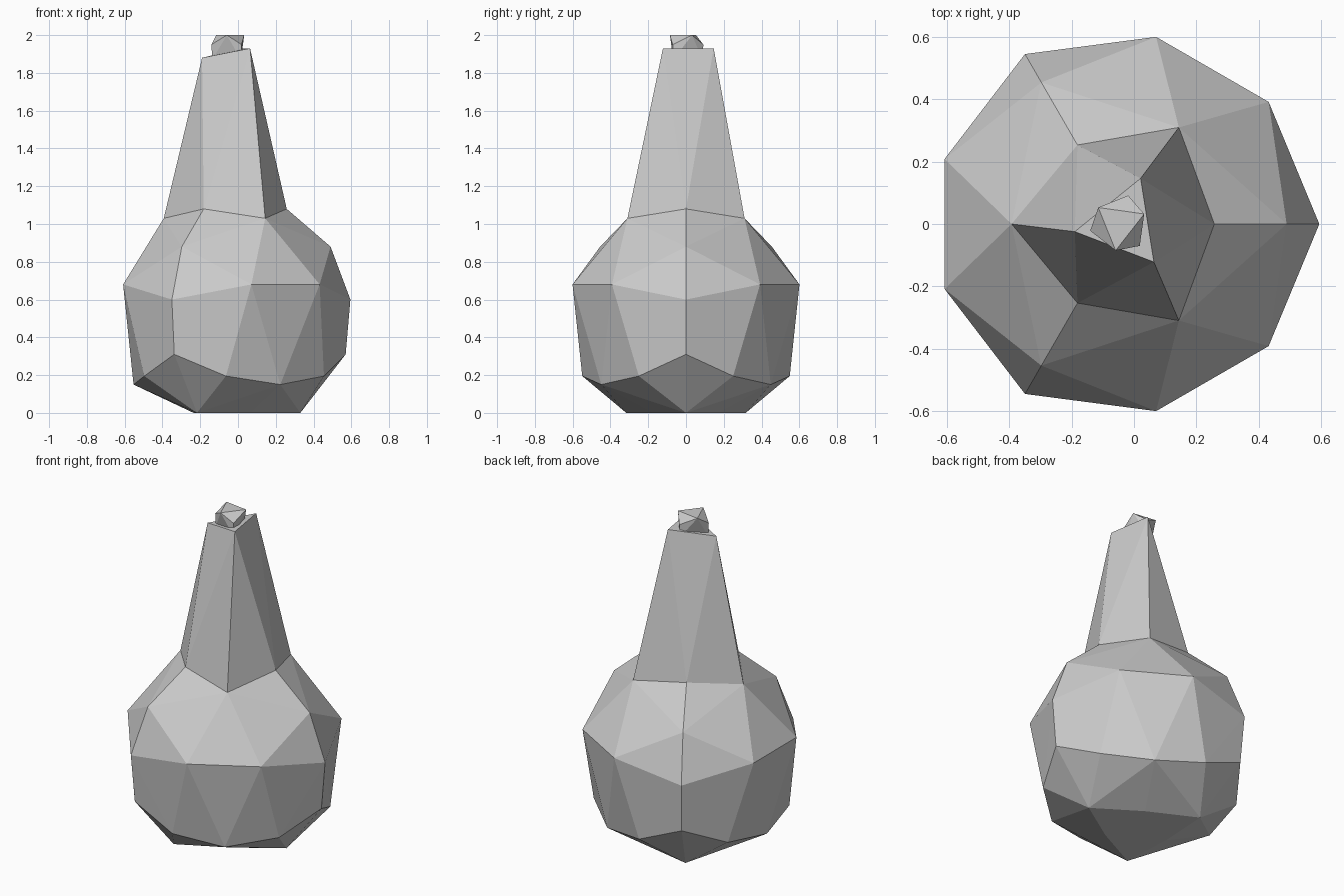
import bpy
import bmesh
from math import cos, sin, radians
from mathutils import Vector

cube = bpy.data.objects.get("Cube")
if cube:
    bpy.data.objects.remove(cube, do_unlink=True)

AXIS_X = -0.035  # the threefold axis of the gourd sits slightly off centre

grey = bpy.data.materials.new("light_grey")
grey.use_nodes = True
grey.diffuse_color = (0.6, 0.6, 0.6, 1)
grey.node_tree.nodes["Principled BSDF"].inputs["Base Color"].default_value = (0.6, 0.6, 0.6, 1)


def ring(radius, z, *angles):
    """Points at the given angles, repeated three times round the axis."""
    return [Vector((AXIS_X + radius * cos(radians(a + turn)),
                    radius * sin(radians(a + turn)), z))
            for turn in (0, 120, 240) for a in angles]


def hull_object(name, points, open_rim=()):
    """Faceted convex shell; faces lying wholly on the open rim are removed."""
    bm = bmesh.new()
    verts = [bm.verts.new(p) for p in points]
    bmesh.ops.convex_hull(bm, input=verts)
    inner = [f for f in bm.faces
             if all(any((v.co - p).length < 1e-4 for p in open_rim) for v in f.verts)]
    bmesh.ops.delete(bm, geom=inner, context='FACES')
    bmesh.ops.recalc_face_normals(bm, faces=bm.faces)
    mesh = bpy.data.meshes.new(name)
    bm.to_mesh(mesh)
    bm.free()
    mesh.materials.append(grey)
    obj = bpy.data.objects.new(name, mesh)
    bpy.context.collection.objects.link(obj)
    return obj


# Seam shared by the body and the neck
collar = ring(0.293, 1.08, 0) + ring(0.358, 1.03, 60)

# Round faceted body, flattened underneath
body = (collar
        + ring(0.525, 0.88, 0)
        + ring(0.61, 0.68, 40, 80)
        + ring(0.63, 0.60, 0)
        + ring(0.605, 0.31, 0)
        + ring(0.55, 0.195, 27, 93)
        + ring(0.518, 0.15, 60)
        + ring(0.365, 0, 0)
        + ring(0.2, 0, 60))
hull_object("body", body, collar)

# Tapering neck, twisted a little, with its end tilted towards -x
neck_end = ring(0.157, 1.93, 69)
for p in neck_end:
    if p.x < -0.1:
        p.z = 1.88
hull_object("neck", collar + neck_end, collar)

# Small faceted stem: a triangular crown twisted over a triangular stub
crown = ring(0.086, 2.0, 22)
stub = ring(0.096, 1.95, 73) + ring(0.092, 1.87, 73)
stem = hull_object("stem", crown + stub)
stem.location.x = -0.012
